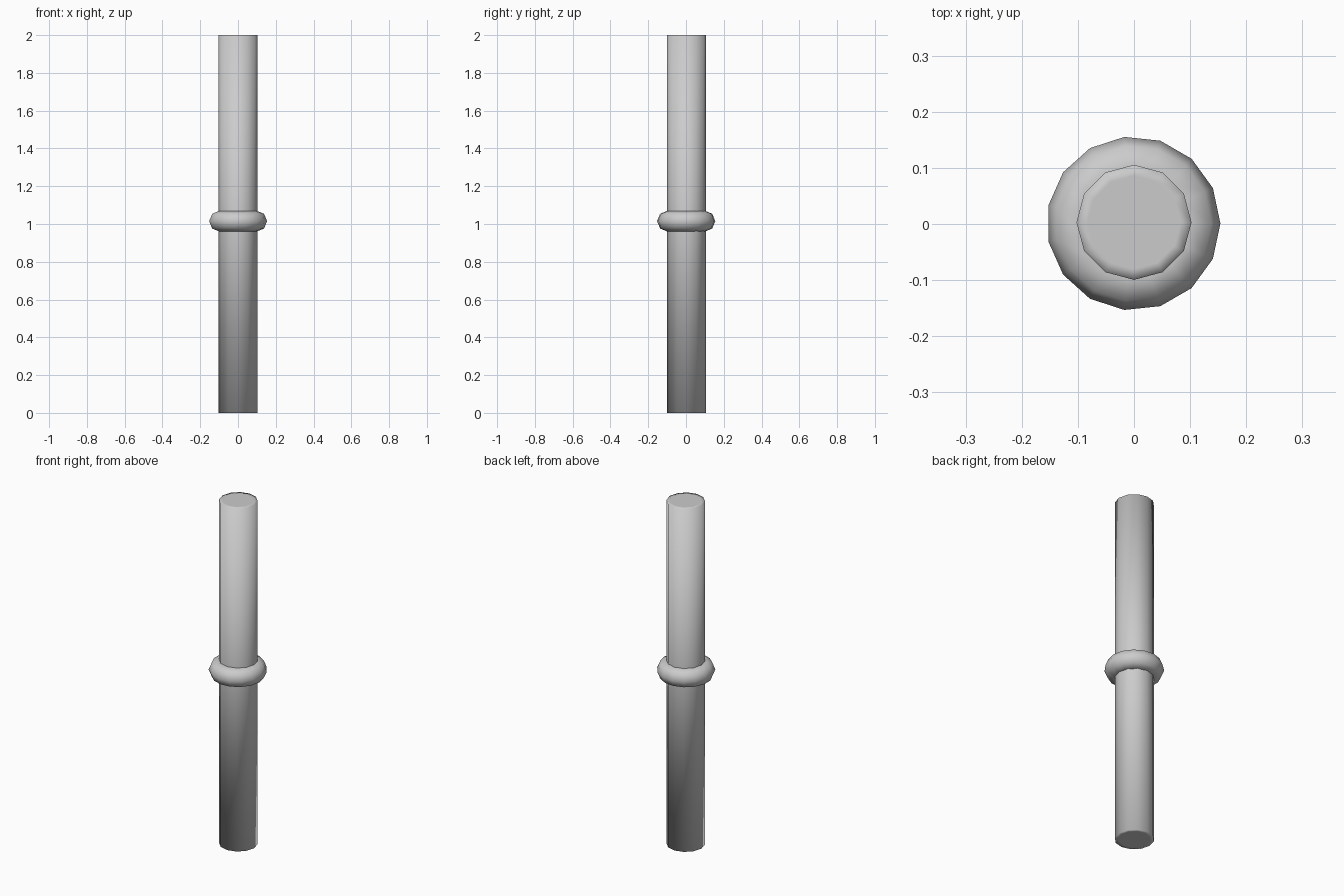
import bpy, bmesh
from math import cos, sin, tau

if "Cube" in bpy.data.objects:
    bpy.data.objects.remove(bpy.data.objects["Cube"])


def lathe(name, profile, sides, centre, closed=False):
    """Revolve (radius, z) points; open profiles get end caps."""
    bm = bmesh.new()
    rings = [[bm.verts.new((centre[0] + r * cos(tau * i / sides),
                            centre[1] + r * sin(tau * i / sides), z))
              for i in range(sides)] for r, z in profile]
    pairs = list(zip(rings, rings[1:]))
    if closed:
        pairs.append((rings[-1], rings[0]))
    else:
        bm.faces.new(rings[0])
        bm.faces.new(rings[-1])
    for a, b in pairs:
        for i in range(sides):
            j = (i + 1) % sides
            bm.faces.new((a[i], a[j], b[j], b[i]))
    bmesh.ops.recalc_face_normals(bm, faces=bm.faces[:])
    for f in bm.faces:
        f.smooth = True
    mesh = bpy.data.meshes.new(name)
    bm.to_mesh(mesh)
    bm.free()
    obj = bpy.data.objects.new(name, mesh)
    bpy.context.collection.objects.link(obj)
    return obj


# Twelve-sided pole with inset end caps
lathe("pole", [(0.083, 0), (0.1025, 0), (0.1025, 2), (0.083, 2)], 12, (0, 0.003))

# Low-poly ring around the middle
ring = [(0.1 + 0.055 * cos(tau * k / 8), 1.015 + 0.055 * sin(tau * k / 8))
        for k in range(8)]
lathe("collar_ring", ring, 15, (-0.001, 0.001), closed=True)
